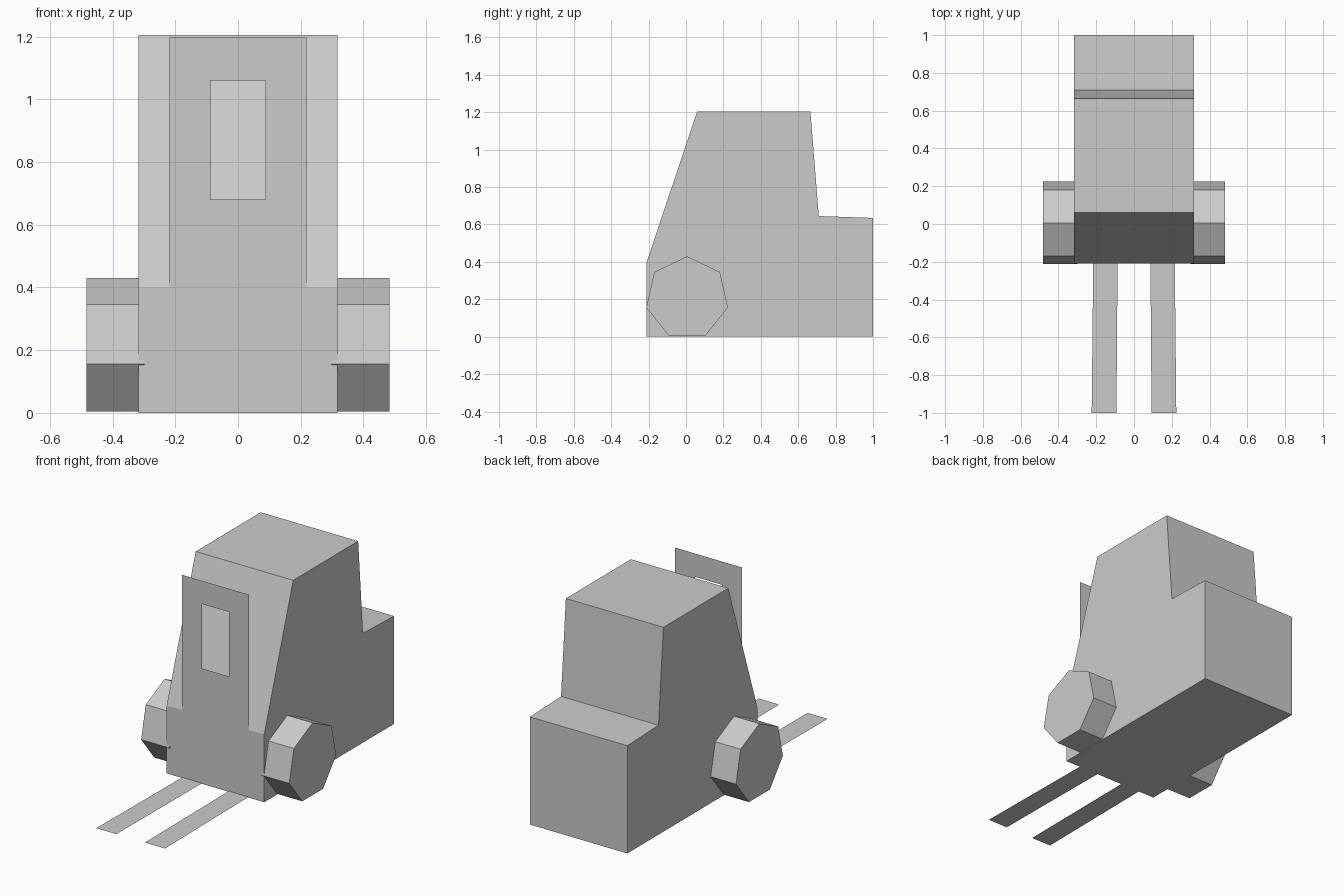
import bpy
import bmesh
import math

cube = bpy.data.objects.get("Cube")
if cube:
    bpy.data.objects.remove(cube)

grey = bpy.data.materials.new("light_grey")
grey.use_nodes = True
grey.diffuse_color = (0.6, 0.6, 0.6, 1)
grey.node_tree.nodes["Principled BSDF"].inputs["Base Color"].default_value = (0.6, 0.6, 0.6, 1)


def add_object(name, bm):
    mesh = bpy.data.meshes.new(name)
    bm.to_mesh(mesh)
    bm.free()
    mesh.materials.append(grey)
    obj = bpy.data.objects.new(name, mesh)
    bpy.context.collection.objects.link(obj)
    return obj


def prism(name, outline, x0, x1):
    """Extrude a (y, z) outline along x."""
    bm = bmesh.new()
    face = bm.faces.new([bm.verts.new((x0, y, z)) for y, z in outline])
    ext = bmesh.ops.extrude_face_region(bm, geom=[face])
    moved = [v for v in ext["geom"] if isinstance(v, bmesh.types.BMVert)]
    bmesh.ops.translate(bm, verts=moved, vec=(x1 - x0, 0, 0))
    bmesh.ops.recalc_face_normals(bm, faces=bm.faces)
    return add_object(name, bm)


def rect(bm, half_width, z0, z1, y):
    corners = [(-half_width, z0), (half_width, z0), (half_width, z1), (-half_width, z1)]
    return [bm.verts.new((x, y, z)) for x, z in corners]


FRONT = -0.21
HALF = 0.318

# Body with sloped front, cab and rear counterweight
prism("body", [(FRONT, 0), (FRONT, 0.4), (0.06, 1.205), (0.665, 1.205),
               (0.71, 0.645), (1, 0.635), (1, 0)], -HALF, HALF)

# Thin mast plate with an open window
bm = bmesh.new()
outer = rect(bm, 0.218, 0.4, 1.197, FRONT)
inner = rect(bm, 0.088, 0.68, 1.06, FRONT)
for i in range(4):
    j = (i + 1) % 4
    bm.faces.new([outer[i], outer[j], inner[j], inner[i]])
add_object("mast_plate", bm)

# Seven-sided wheels and slightly splayed flat forks on both sides
RADIUS = 0.224
wheel = [(0.006 + RADIUS * math.sin(i * math.tau / 7),
          0.206 + RADIUS * math.cos(i * math.tau / 7)) for i in range(7)]
for side, sign in (("left", 1), ("right", -1)):
    prism(side + "_wheel", wheel, sign * (HALF - 0.02), sign * 0.483)
    bm = bmesh.new()
    fork = [(0.093, -1), (0.224, -1), (0.216, FRONT), (0.087, FRONT)]
    face = bm.faces.new([bm.verts.new((sign * x, y, 0.004)) for x, y in fork])
    if sign < 0:
        face.normal_flip()
    add_object(side + "_fork", bm)
